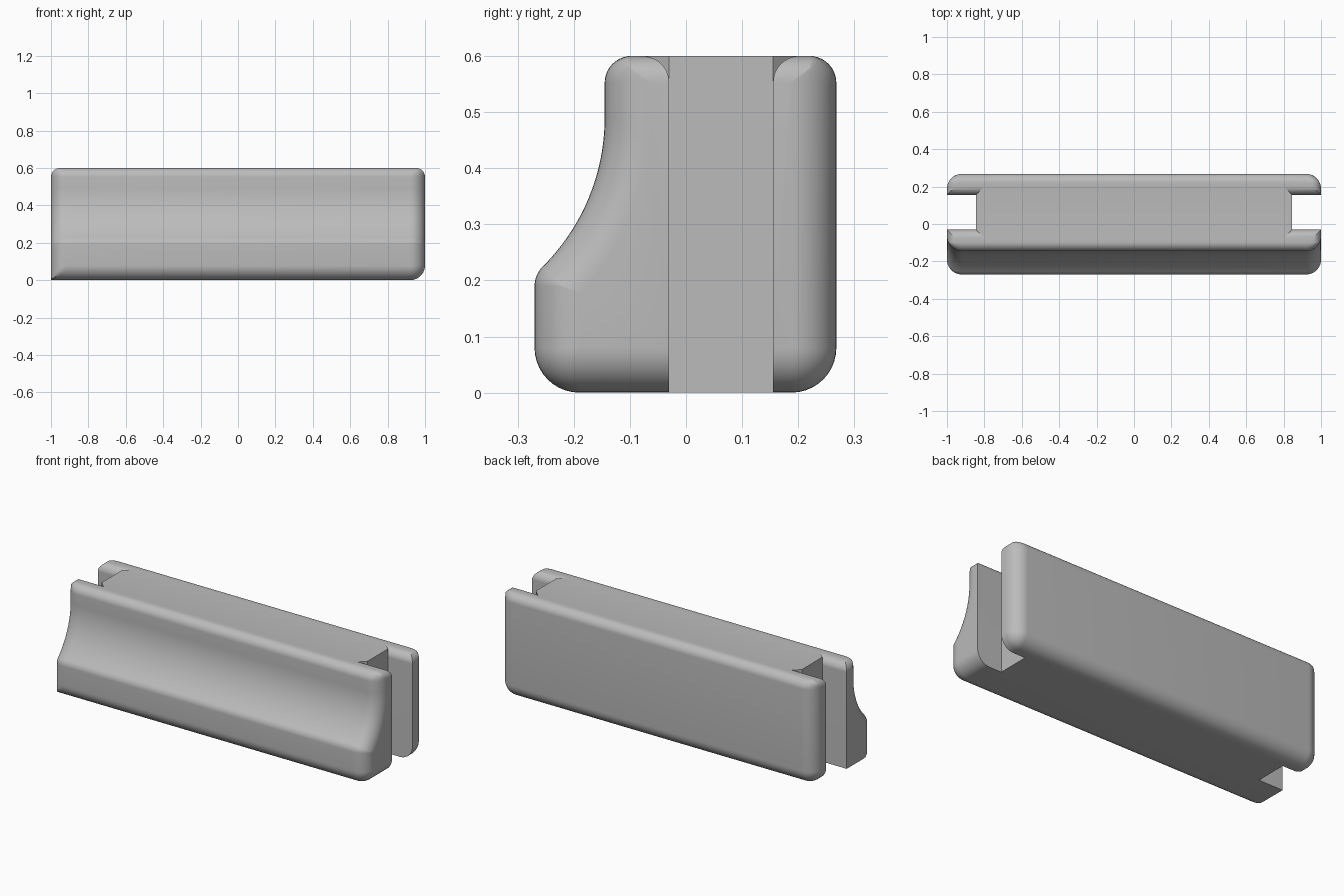
import bpy, bmesh, math

if "Cube" in bpy.data.objects:
    bpy.data.objects.remove(bpy.data.objects["Cube"])

Y_BACK, Y_FRONT, Y_LEDGE, TOP = 0.268, -0.27, -0.145, 0.6
R_BIG, R_TOP = 0.08, 0.048         # large edge radius, top edge radius
SLOT_X, SLOT_Y0, SLOT_Y1 = 0.845, -0.03, 0.155
N = 10                             # segments per rounded edge

grey = bpy.data.materials.new("grey")
grey.diffuse_color = (0.5, 0.5, 0.5, 1)
grey.use_nodes = True
grey.node_tree.nodes["Principled BSDF"].inputs["Base Color"].default_value = grey.diffuse_color


def arc(cy, cz, ry, rz, a0, a1, n=N):
    """Points of an elliptical arc, angles in degrees."""
    return [(cy + ry * math.cos(math.radians(a0 + (a1 - a0) * i / n)),
             cz + rz * math.sin(math.radians(a0 + (a1 - a0) * i / n)))
            for i in range(n + 1)]


def section(d, dt, square_front):
    """Side profile drawn in by d at the sides and bottom and dt at the top."""
    tiny = 0.002
    rb, rt, rz = max(R_BIG - d, tiny), max(R_TOP - d, tiny), max(R_TOP - dt, tiny)
    back, front, ledge, top = Y_BACK - d, Y_FRONT + d, Y_LEDGE + d, TOP - dt
    # bottom, kept square on one front arm
    if square_front:
        pts = [(max(y, front + tiny * i / N), z) for i, (y, z) in
               enumerate(arc(Y_FRONT + R_BIG, R_BIG, R_BIG, R_BIG, 180, 270))]
        pts += [(0.05, 0)]
    else:
        pts = arc(front + rb, d + rb, rb, rb, 180, 270) + [(0.05, d)]
    pts += [(0.07, d)]
    pts += arc(back - rb, d + rb, rb, rb, 270, 360)
    pts += arc(back - rt, top - rz, rt, rz, 0, 90)
    pts += arc(ledge + rt, top - rz, rt, rz, 90, 180)
    # scooped front and the soft lip below it
    rc, rf = 0.374 + d, max(0.05 - d, tiny)
    cy, cz = Y_LEDGE - 0.374, 0.49
    ly = front + rf
    lz = cz - math.sqrt((rc + rf) ** 2 - (ly - cy) ** 2)
    ang = math.degrees(math.atan2(cz - lz, ly - cy))
    pts += arc(cy, cz, rc, rc, 0, -ang, 24)
    pts += arc(ly, lz, rf, rf, 180 - ang, 180)[1:]
    return pts


def loft(name, rings):
    """Closed solid through rings of equal point count."""
    bm = bmesh.new()
    loops = [[bm.verts.new(p) for p in r] for r in rings]
    for a, b in zip(loops, loops[1:]):
        for i in range(len(a)):
            j = (i + 1) % len(a)
            bm.faces.new((a[i], a[j], b[j], b[i]))
    bm.faces.new(loops[0])
    bm.faces.new(loops[-1])
    bmesh.ops.recalc_face_normals(bm, faces=bm.faces)
    me = bpy.data.meshes.new(name)
    bm.to_mesh(me)
    bm.free()
    me.materials.append(grey)
    ob = bpy.data.objects.new(name, me)
    bpy.context.collection.objects.link(ob)
    return ob


def end_rings(side):
    """Sections of one rounded end, from the middle outwards."""
    rings = []
    for i in range(N + 1):
        t = math.pi / 2 * i / N
        x = 1 - R_BIG + R_BIG * math.sin(t)
        d = R_BIG * (1 - math.cos(t))
        over = max(0, x - (1 - R_TOP))
        dt = R_TOP - math.sqrt(max(0, R_TOP ** 2 - over ** 2))
        rings.append([(side * x, y, z) for y, z in section(d, dt, side < 0)])
    return rings


# Body: rounded bar with a scooped front
body = loft("body", end_rings(-1)[::-1] + end_rings(1))

# End slots: straight walls, flared at the top with mitred inner corners
for side in (-1, 1):
    levels = [(-0.1, 0)]
    levels += [(TOP - R_TOP + R_TOP * math.sin(a), R_TOP * (1 - math.cos(a)))
               for a in [math.radians(90 * i / N) for i in range(N + 1)]]
    levels += [(TOP + 0.1, R_TOP)]
    rings = [[(side * x, y, z) for x, y in (
        (1.1, SLOT_Y0 - d), (SLOT_X - d, SLOT_Y0 - d), (SLOT_X, SLOT_Y0),
        (SLOT_X, SLOT_Y1), (SLOT_X - d, SLOT_Y1 + d), (1.1, SLOT_Y1 + d))]
        for z, d in [(z, max(d, 0.0004)) for z, d in levels]]
    cutter = loft("slot_cutter", rings)
    cutter.hide_render = True
    mod = body.modifiers.new("slot", 'BOOLEAN')
    mod.operation, mod.solver, mod.object = 'DIFFERENCE', 'EXACT', cutter
    bpy.context.view_layer.objects.active = body
    bpy.ops.object.modifier_apply(modifier=mod.name)
    bpy.data.objects.remove(cutter)

bpy.ops.object.select_all(action='DESELECT')
body.select_set(True)
bpy.context.view_layer.objects.active = body
bpy.ops.object.shade_smooth_by_angle(angle=math.radians(30))
